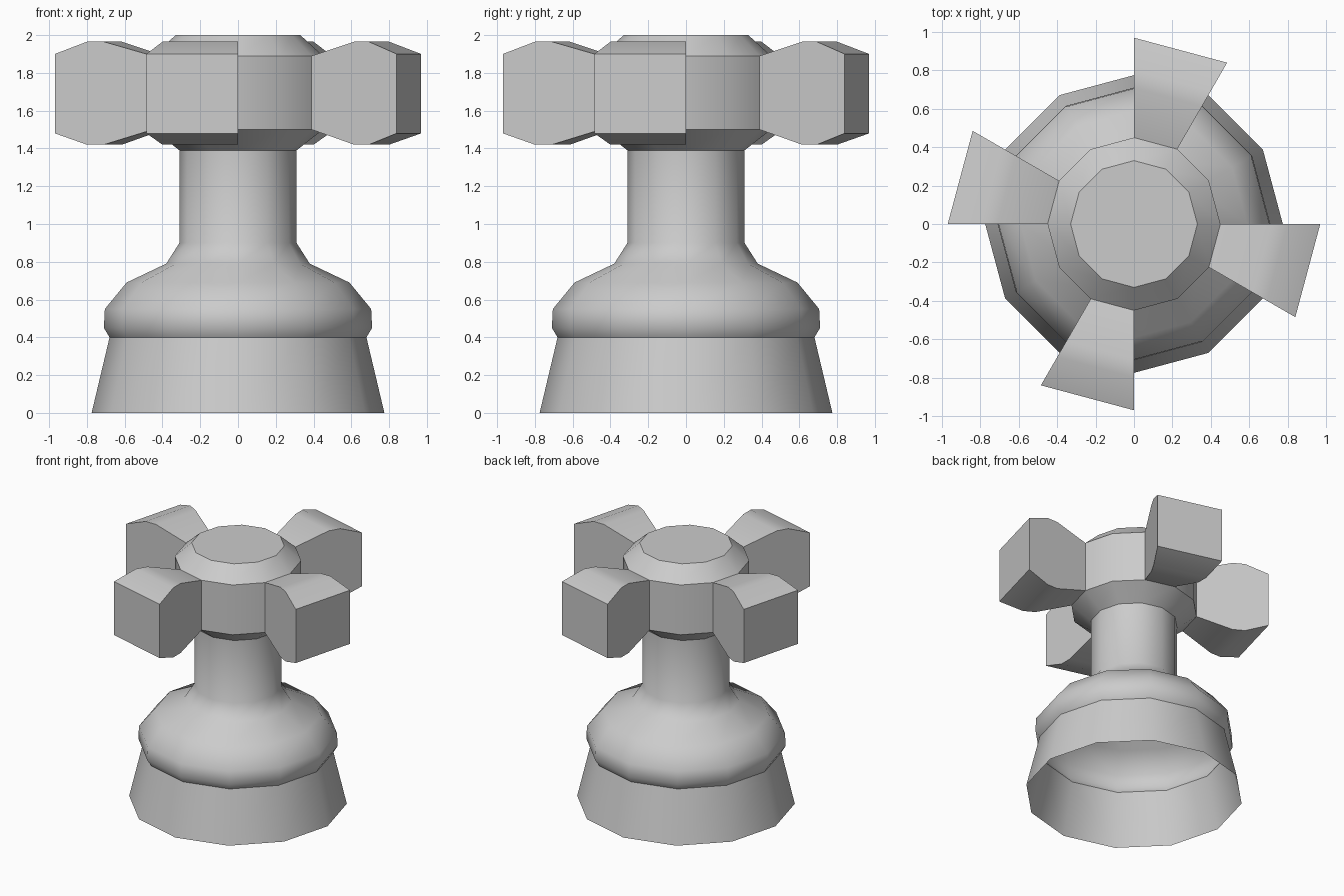
import bpy, bmesh
from math import radians, cos, sin

if "Cube" in bpy.data.objects:
    bpy.data.objects.remove(bpy.data.objects["Cube"])

SIDES = 12

# (radius, height) outline from open base up to the hub top
PROFILE = [(0.775, 0), (0.68, 0.40), (0.71, 0.45), (0.705, 0.55), (0.59, 0.69),
           (0.38, 0.79), (0.31, 0.90), (0.31, 1.39), (0.45, 1.50), (0.45, 1.89),
           (0.33, 2.0)]
HUB = 8  # index of the hub's lower ring

# (radius, bottom, top) sections along each handle arm
ARM = [(0.71, 1.42, 1.965), (0.80, 1.42, 1.965), (0.97, 1.48, 1.90)]


def polar(r, k, z):
    a = radians(360 / SIDES * k)
    return (r * cos(a), r * sin(a), z)


bm = bmesh.new()

# Turned body
rings = [[bm.verts.new(polar(r, k, z)) for k in range(SIDES)] for r, z in PROFILE]
for i, (lo, hi) in enumerate(zip(rings, rings[1:])):
    for k in range(SIDES):
        if i == HUB and k % 3 == 2:
            continue  # an arm grows out of this side
        n = (k + 1) % SIDES
        bm.faces.new((lo[k], lo[n], hi[n], hi[k]))
bm.faces.new(rings[-1])

# Four arms, each continuing one side of the hub
for k in range(2, SIDES, 3):
    n = (k + 1) % SIDES
    prev = [rings[HUB][k], rings[HUB][n], rings[HUB + 1][n], rings[HUB + 1][k]]
    for r, z0, z1 in ARM:
        cur = [bm.verts.new(polar(r, a, z))
               for a, z in ((k, z0), (n, z0), (n, z1), (k, z1))]
        for j in range(4):
            m = (j + 1) % 4
            bm.faces.new((prev[j], prev[m], cur[m], cur[j]))
        prev = cur
    bm.faces.new(prev)

bmesh.ops.recalc_face_normals(bm, faces=bm.faces)
mesh = bpy.data.meshes.new("tap_handle")
bm.to_mesh(mesh)
bm.free()
tap = bpy.data.objects.new("tap_handle", mesh)
bpy.context.collection.objects.link(tap)

# Smooth the turned surfaces, keep the hub and arm edges sharp
bpy.context.view_layer.objects.active = tap
tap.select_set(True)
bpy.ops.object.shade_smooth_by_angle(angle=radians(40))
